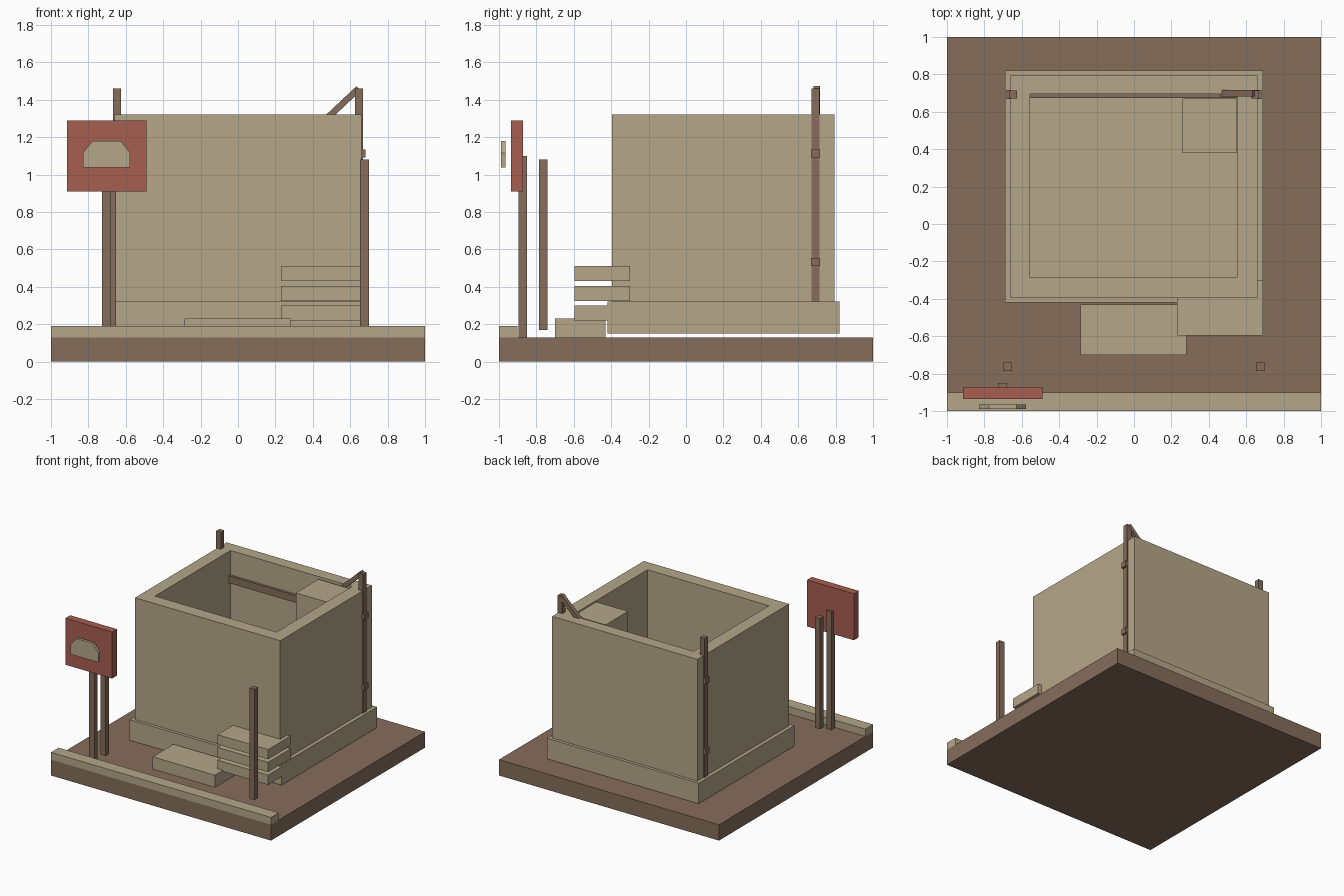
import bpy
import bmesh
from math import atan2, hypot
from mathutils import Matrix, Vector

cube = bpy.data.objects.get("Cube")
if cube:
    bpy.data.objects.remove(cube, do_unlink=True)


def material(name, rgb):
    m = bpy.data.materials.new(name)
    m.use_nodes = True
    m.diffuse_color = (*rgb, 1)
    m.node_tree.nodes["Principled BSDF"].inputs["Base Color"].default_value = (*rgb, 1)
    return m


BEIGE = material("sandy beige", (0.46, 0.385, 0.25))
BROWN = material("earth brown", (0.238, 0.155, 0.105))
RED = material("brick red", (0.39, 0.113, 0.079))


def finish(name, bm, mat):
    bmesh.ops.recalc_face_normals(bm, faces=bm.faces)
    mesh = bpy.data.meshes.new(name)
    bm.to_mesh(mesh)
    bm.free()
    mesh.materials.append(mat)
    ob = bpy.data.objects.new(name, mesh)
    bpy.context.collection.objects.link(ob)
    return ob


def box(name, mat, x, y, z):
    """Box given by its (low, high) range on each axis."""
    bm = bmesh.new()
    lo, hi = Vector((x[0], y[0], z[0])), Vector((x[1], y[1], z[1]))
    bmesh.ops.create_cube(bm, size=1, matrix=Matrix.Translation((lo + hi) / 2)
                          @ Matrix.Diagonal((*(hi - lo), 1)))
    return finish(name, bm, mat)


def prism(name, mat, outline, y):
    """Outline in x and z, extruded along y."""
    bm = bmesh.new()
    face = bm.faces.new([bm.verts.new((px, y[0], pz)) for px, pz in outline])
    new = bmesh.ops.extrude_face_region(bm, geom=[face])["geom"]
    moved = [v for v in new if isinstance(v, bmesh.types.BMVert)]
    bmesh.ops.translate(bm, verts=moved, vec=(0, y[1] - y[0], 0))
    return finish(name, bm, mat)


# Ground slab, kerb and foundation
box("ground_slab", BROWN, (-1, 1), (-1, 1), (0, 0.13))
box("front_kerb", BEIGE, (-1, 1), (-1, -0.9), (0.13, 0.19))
box("foundation", BEIGE, (-0.69, 0.69), (-0.42, 0.82), (0.15, 0.32))

# Open-topped walls: a rectangular ring pulled upwards
bm = bmesh.new()
loops = []
for x0, x1, y0, y1 in ((-0.66, 0.66, -0.395, 0.795), (-0.555, 0.55, -0.285, 0.695)):
    loops.append([[bm.verts.new((x, y, z)) for x, y in
                   ((x0, y0), (x1, y0), (x1, y1), (x0, y1))] for z in (0.32, 1.32)])
(outer_low, outer_high), (inner_low, inner_high) = loops
for a, b in ((outer_low, outer_high), (outer_high, inner_high),
             (inner_high, inner_low), (inner_low, outer_low)):
    for i in range(4):
        j = (i + 1) % 4
        bm.faces.new((a[i], a[j], b[j], b[i]))
finish("walls", bm, BEIGE)

# Inside: corner stack and back rail
box("corner_stack", BEIGE, (0.26, 0.548), (0.38, 0.672), (0.32, 1.31))
box("back_rail", BROWN, (-0.555, 0.55), (0.675, 0.697), (1.06, 1.12))

# Front step and stacked slabs
box("front_step", BEIGE, (-0.285, 0.28), (-0.7, -0.43), (0.13, 0.23))
for i, z in enumerate((0.22, 0.325, 0.43)):
    box(f"stacked_slab_{i + 1}", BEIGE, (0.23, 0.69), (-0.595, -0.3), (z, z + 0.08))

# Posts and pipes mirrored on both sides
for side, s in (("left", 1), ("right", -1)):
    def span(a, b):
        return tuple(sorted((s * a, s * b)))
    box(f"front_post_{side}", BROWN, span(0.653, 0.7), (-0.785, -0.74), (0.17, 1.08))
    box(f"wall_pipe_{side}", BROWN, span(0.625, 0.668), (0.671, 0.714), (0.32, 1.46))
    for level, z in (("lower", 0.51), ("upper", 1.09)):
        box(f"pipe_clip_{level}_{side}", BROWN, span(0.635, 0.683), (0.669, 0.717), (z, z + 0.045))

# Sloping brace at the top of one pipe
start, end, half = Vector((0.475, 1.3)), Vector((0.645, 1.46)), 0.017
d = (end - start).normalized()
n = Vector((-d.y, d.x)) * half
prism("pipe_brace", BROWN, [start - n, end - n, end + n, start + n], (0.682, 0.716))

# Sign with its post and floating badge
box("sign_post", BROWN, (-0.728, -0.68), (-0.895, -0.85), (0.13, 1.1))
box("sign_board", RED, (-0.915, -0.49), (-0.935, -0.872), (0.908, 1.29))
prism("sign_badge", BEIGE, [(-0.83, 1.037), (-0.577, 1.037), (-0.577, 1.115),
                            (-0.628, 1.18), (-0.776, 1.18), (-0.83, 1.115)], (-0.988, -0.965))
